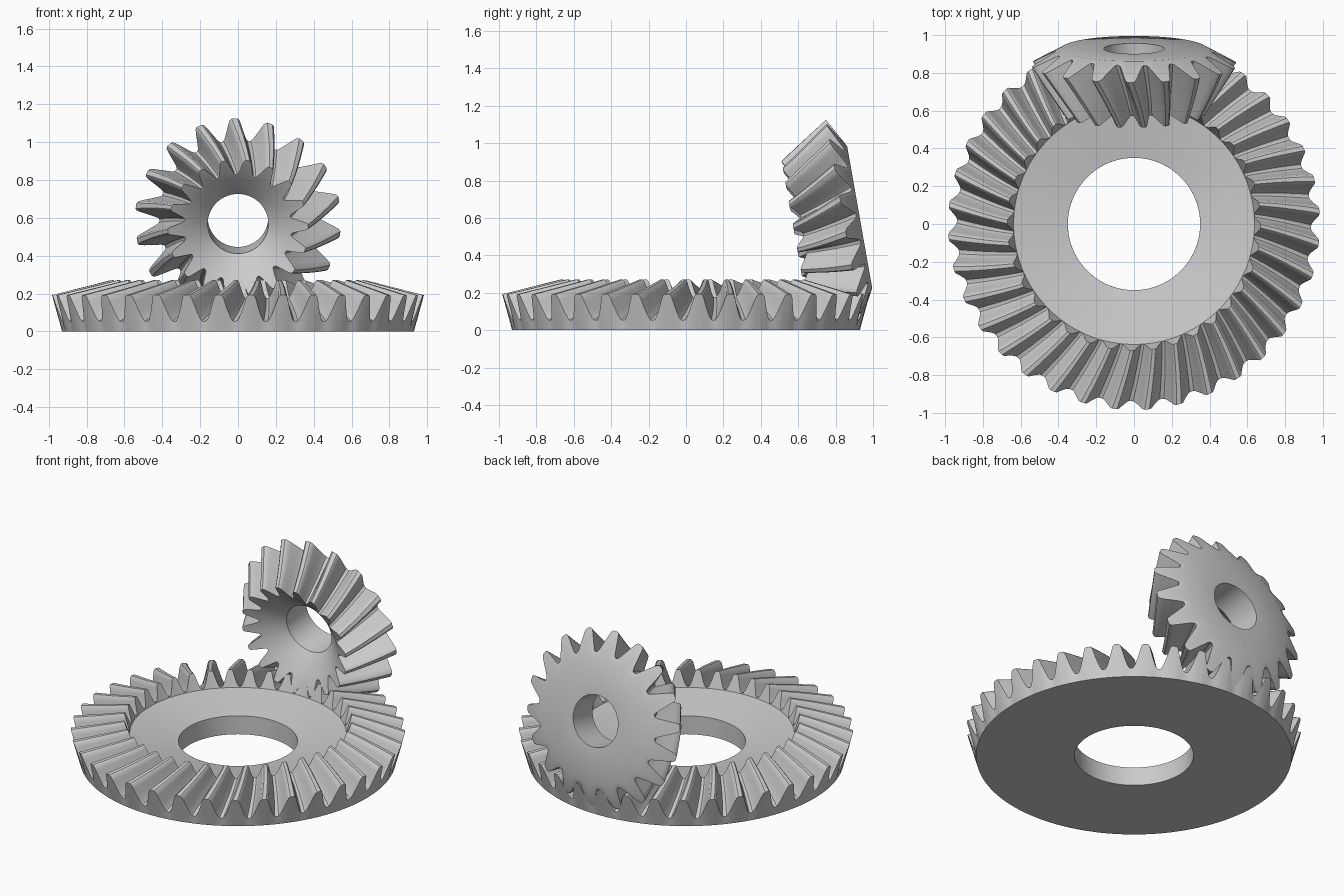
import bpy, bmesh
from math import sin, cos, radians, tau
from mathutils import Vector

if "Cube" in bpy.data.objects:
    bpy.data.objects.remove(bpy.data.objects["Cube"])

APEX = Vector((0, 0, 0.44))      # shared apex of both pitch cones
TILT = radians(10)               # upward tilt of the pinion axis
OUTER, INNER = 1.012, 0.69       # cone distances of the tooth ends
DEPTH = 0.0735                   # half tooth height at the outer end

# half of one tooth: (fraction of pitch, height from -1 root to 1 tip)
HALF = [(-.5, -1), (-.43, -.96), (-.37, -.75), (-.31, -.4), (-.25, 0),
        (-.185, .5), (-.135, .87), (-.075, 1)]
TOOTH = HALF + [(-f, h) for f, h in reversed(HALF[1:])]


def bevel_gear(name, teeth, cone, phase, twist, hole, back, dish, axes):
    """Spiral bevel gear; axes = (right, up, axis away from the apex)."""
    right, up, axis = axes
    bm = bmesh.new()

    def ring(point, turn):
        # point(height) gives (axial, radius) for each step of the outline
        loop = []
        for k in range(teeth):
            for f, h in TOOTH:
                t = tau * (k + f) / teeth + radians(phase + turn)
                a, r = point(h)
                loop.append(bm.verts.new(
                    APEX + axis * a + right * (r * cos(t)) + up * (r * sin(t))))
        return loop

    def on_cone(dist, h):
        d = h * DEPTH * dist / OUTER
        return (dist * cos(cone) - d * sin(cone),
                dist * sin(cone) + d * cos(cone))

    # back face, toothed cone, dished front, bore
    rings = [ring(lambda h: (back[0], hole), 0), ring(lambda h: back, 0)]
    steps = 8
    for i in range(steps + 1):
        s = i / steps
        dist = OUTER + (INNER - OUTER) * s
        rings.append(ring(lambda h: on_cone(dist, h), twist * (0.85 * s + 0.15 * s * s)))
    rings.append(ring(lambda h: on_cone(INNER, -1.12), twist))
    rings.append(ring(lambda h: (dish, hole), twist * 0.5))

    n = teeth * len(TOOTH)
    for i, lo in enumerate(rings):
        hi = rings[(i + 1) % len(rings)]
        for j in range(n):
            bm.faces.new((lo[j], lo[(j + 1) % n], hi[(j + 1) % n], hi[j]))
    bmesh.ops.recalc_face_normals(bm, faces=bm.faces)

    mesh = bpy.data.meshes.new(name)
    bm.to_mesh(mesh)
    bm.free()
    obj = bpy.data.objects.new(name, mesh)
    bpy.context.collection.objects.link(obj)
    bpy.ops.object.select_all(action='DESELECT')
    obj.select_set(True)
    bpy.context.view_layer.objects.active = obj
    bpy.ops.object.shade_smooth_by_angle(angle=radians(40))
    return obj


# large ring gear lying flat
bevel_gear("ring_gear", 36, radians(71.7), 4, 5, 0.35, (0.44, 0.93), 0.32,
           (Vector((1, 0, 0)), Vector((0, 1, 0)), Vector((0, 0, -1))))

# small pinion standing at the back edge
bevel_gear("pinion_gear", 18, radians(28.3), 92, -10, 0.16, (0.943, 0.385), 0.74,
           (Vector((1, 0, 0)), Vector((0, -sin(TILT), cos(TILT))),
            Vector((0, cos(TILT), sin(TILT)))))
